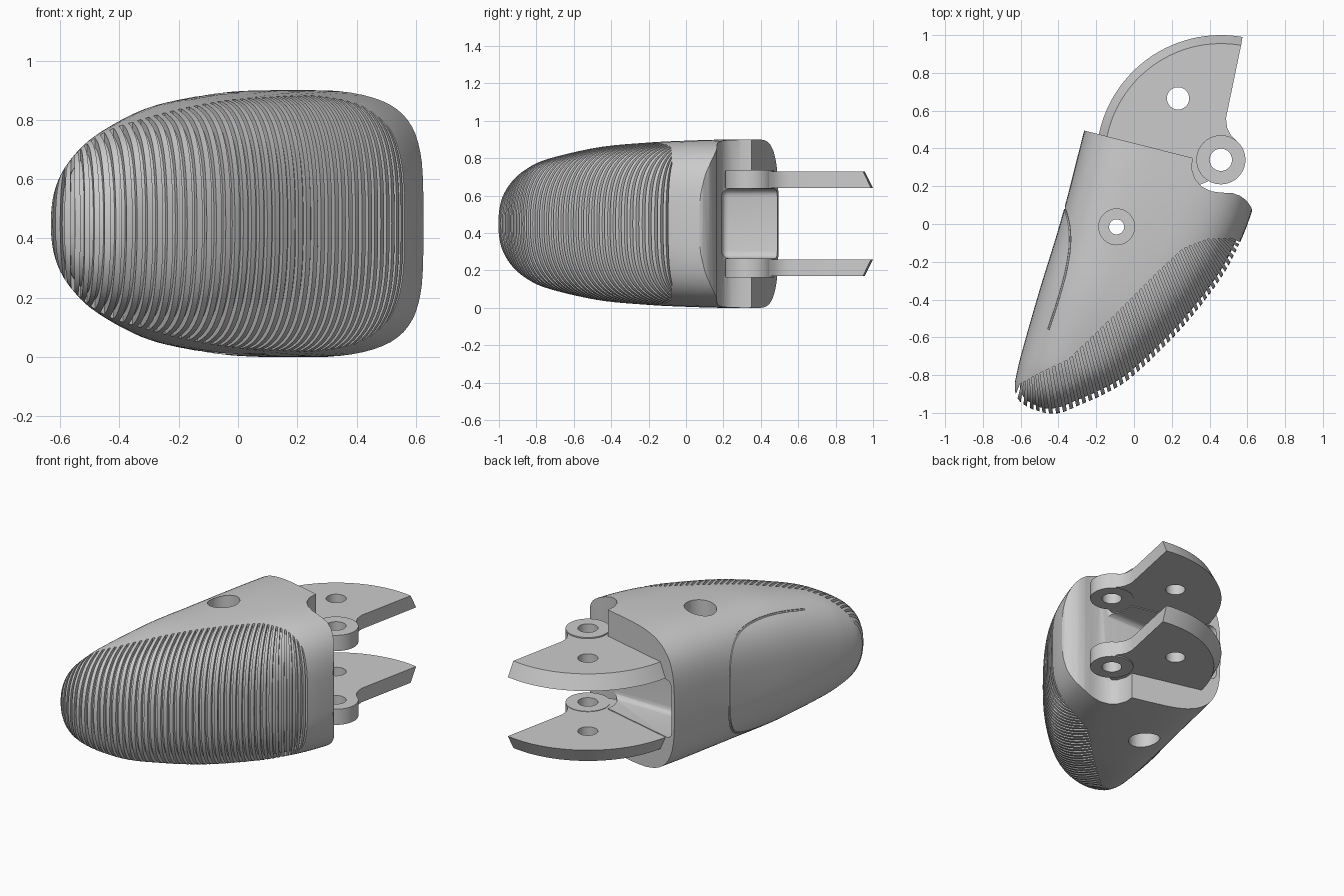
import bpy, bmesh, math
from mathutils import Vector

if "Cube" in bpy.data.objects:
    bpy.data.objects.remove(bpy.data.objects["Cube"])

MID = 0.45                      # mirror height of the whole part
HINGE = (0.46, 0.34)
ORIGIN = Vector((-0.265, 0.495, 0))
AXIS = Vector((-0.27, -0.963, 0))    # base to tip
SIDE = Vector((0.963, -0.27, 0))     # back to pad


def new_object(name, bm):
    bmesh.ops.recalc_face_normals(bm, faces=bm.faces)
    me = bpy.data.meshes.new(name)
    bm.to_mesh(me)
    bm.free()
    ob = bpy.data.objects.new(name, me)
    bpy.context.collection.objects.link(ob)
    return ob


def add_prism(bm, low, z0, z1, high=None):
    a = [bm.verts.new((x, y, z0)) for x, y in low]
    b = [bm.verts.new((x, y, z1)) for x, y in (high or low)]
    bm.faces.new(a[::-1])
    bm.faces.new(b)
    for i in range(len(a)):
        j = (i + 1) % len(a)
        bm.faces.new((a[i], a[j], b[j], b[i]))


def prism(name, low, z0, z1, high=None):
    bm = bmesh.new()
    add_prism(bm, low, z0, z1, high)
    return new_object(name, bm)


def circle(c, r, n=40):
    return [(c[0] + r * math.cos(2 * math.pi * i / n),
             c[1] + r * math.sin(2 * math.pi * i / n)) for i in range(n)]


def boolean(ob, tool, op='DIFFERENCE'):
    m = ob.modifiers.new(op, 'BOOLEAN')
    m.object, m.operation, m.solver = tool, op, 'EXACT'
    bpy.context.view_layer.objects.active = ob
    bpy.ops.object.modifier_apply(modifier=m.name)
    bpy.data.objects.remove(tool)


# Fingertip stations: distance along axis, back edge, pad edge, half height, roundness
STATIONS = [
    (-0.06, 0.0, 0.97, 0.45, 3.5), (0.16, 0.005, 0.972, 0.45, 3.4),
    (0.35, 0.01, 0.955, 0.445, 3.3), (0.57, 0.01, 0.905, 0.435, 3.1),
    (0.87, 0.002, 0.78, 0.41, 2.8), (1.175, 0.0, 0.605, 0.35, 2.5),
    (1.31, 0.003, 0.485, 0.30, 2.4), (1.41, 0.015, 0.365, 0.235, 2.3),
    (1.472, 0.06, 0.285, 0.15, 2.2), (1.495, 0.14, 0.215, 0.05, 2.0)]


def station(t):
    i = min(int(t), len(STATIONS) - 2)
    f = t - i
    p0, p1, p2, p3 = [STATIONS[max(0, min(len(STATIONS) - 1, k))] for k in range(i - 1, i + 3)]
    return [0.5 * (2 * b + (c - a) * f + (2 * a - 5 * b + 4 * c - d) * f * f
                   + (3 * b - a - 3 * c + d) * f ** 3) for a, b, c, d in zip(p0, p1, p2, p3)]


def surface(t, ang, inset=0.0):
    u, v0, v1, h, n = station(t)
    power = lambda x: math.copysign(abs(x) ** (2 / n), x)
    v = (v0 + v1) / 2 + ((v1 - v0) / 2 - inset) * power(math.cos(ang))
    p = ORIGIN + AXIS * u * (1 - inset / 1.5) + SIDE * v
    p.z = MID + (h - inset) * power(math.sin(ang))
    return p


def loft(name, inset=0.0, seg=72, sub=6):
    bm = bmesh.new()
    rings = [[bm.verts.new(surface(k / sub, 2 * math.pi * i / seg, inset)) for i in range(seg)]
             for k in range((len(STATIONS) - 1) * sub + 1)]
    for a, b in zip(rings, rings[1:]):
        for i in range(seg):
            j = (i + 1) % seg
            bm.faces.new((a[i], a[j], b[j], b[i]))
    bm.faces.new(rings[0])
    bm.faces.new(rings[-1])
    return new_object(name, bm)


body = loft("fingertip_body")

# Grip grooves wrapped over the pad
OUTER = [(.60, -.10), (.5, -.24), (.38, -.4), (.25, -.56), (0, -.8), (-.3, -.96), (-.47, -1.0), (-.64, -.91)]
INNER = [(.52, -.075), (.39, -.08), (.26, -.13), (.13, -.25), (-.1, -.48), (-.35, -.72), (-.5, -.79), (-.61, -.85)]
lengths = [0]
for p, q in zip(OUTER, OUTER[1:]):
    lengths.append(lengths[-1] + math.dist(p, q))


def groove_line(s):
    s *= lengths[-1]
    i = max(k for k in range(len(OUTER) - 1) if lengths[k] <= s)
    f = (s - lengths[i]) / (lengths[i + 1] - lengths[i])
    b = Vector(INNER[i]).lerp(Vector(INNER[i + 1]), f)
    o = Vector(OUTER[i]).lerp(Vector(OUTER[i + 1]), f)
    return b, o + (o - b).normalized() * 0.08


bm = bmesh.new()
COUNT = 44
for k in range(COUNT):
    b0, o0 = groove_line((k + 0.28) / COUNT)
    b1, o1 = groove_line((k + 0.72) / COUNT)
    add_prism(bm, [tuple(p) for p in (b0, o0, o1, b1)], -0.1, 1.0)
grooves = new_object("groove_cutter", bm)
boolean(grooves, loft("pad_core", inset=0.022))
boolean(body, grooves)

# Nail line on the back
cu = bpy.data.curves.new("nail_line", 'CURVE')
cu.dimensions = '3D'
cu.bevel_depth, cu.bevel_resolution, cu.use_fill_caps = 0.007, 1, True
N = 40
sp = cu.splines.new('POLY')
sp.points.add(N)
for i in range(N + 1):
    a = math.pi * i / N
    p = surface(4.6 - 2.25 * math.sin(a) ** 0.7, math.pi + 0.9 * math.cos(a))
    sp.points[i].co = (*p, 1)
tube = bpy.data.objects.new("nail_line", cu)
bpy.context.collection.objects.link(tube)
bpy.context.view_layer.update()
mesh = bpy.data.meshes.new_from_object(tube.evaluated_get(bpy.context.evaluated_depsgraph_get()))
bpy.data.objects.remove(tube)
nail = bpy.data.objects.new("nail_cutter", mesh)
bpy.context.collection.objects.link(nail)
boolean(body, nail)

# Base cut with the hinge notch and rounded lip
boolean(body, prism("base_cutter", [
    (-.6, .58), (-.265, .495), (.31, .35), (.306, .29), (.325, .235), (.36, .197), (.41, .173),
    (.46, .166), (.52, .164), (.56, .15), (.595, .125), (.62, .09), (.632, .05), (.9, .05),
    (.9, .9), (-.6, .9)], -0.2, 1.1))

# Rounded slot between the side walls
slot = prism("slot_cutter", [(-.22, .65), (-.27, .19), (.46, .19), (.46, .65)], 0.265, 0.635)
bev = slot.modifiers.new("round", 'BEVEL')
bev.width, bev.segments = 0.04, 4
boolean(body, slot)

# Counterbored cross pin holes
PIN = (-0.092, -0.015)
boolean(body, prism("pin_cutter", circle(PIN, 0.04), -0.1, 1.0))
boolean(body, prism("bore_cutter", circle(PIN, 0.095), 0.75, 1.0))
boolean(body, prism("bore_cutter", circle(PIN, 0.095), -0.1, 0.15))


# Hinge plates with bevelled curved rim
def plate_profile(r):
    arc = [(HINGE[0] + r * math.cos(a), HINGE[1] + r * math.sin(a))
           for a in (math.radians(80 + 90 * i / 40) for i in range(41))]
    return arc + [(-.1, .32), (.22, .22), (.33, .2), (.39, .225), HINGE,
                  (.54, .443), (.51, .475), (.493, .51), (.487, .56)]


def hinge_plate(name, flip):
    z = lambda h: 2 * MID - h if flip else h
    plate = prism(name, plate_profile(0.66), z(0.64), z(0.73), plate_profile(0.615))
    boolean(plate, prism("boss", circle(HINGE, 0.13, 56), z(0.637), z(0.738)), 'UNION')
    for c in (HINGE, (0.233, 0.665)):
        boolean(plate, prism("hole", circle(c, 0.059), -0.1, 1.0))
    return plate


parts = [body, hinge_plate("upper_hinge_plate", False), hinge_plate("lower_hinge_plate", True)]

# Smooth shading with sharp edges kept
bpy.ops.object.select_all(action='DESELECT')
for ob in parts:
    ob.select_set(True)
bpy.context.view_layer.objects.active = body
bpy.ops.object.shade_smooth_by_angle(angle=math.radians(30))
